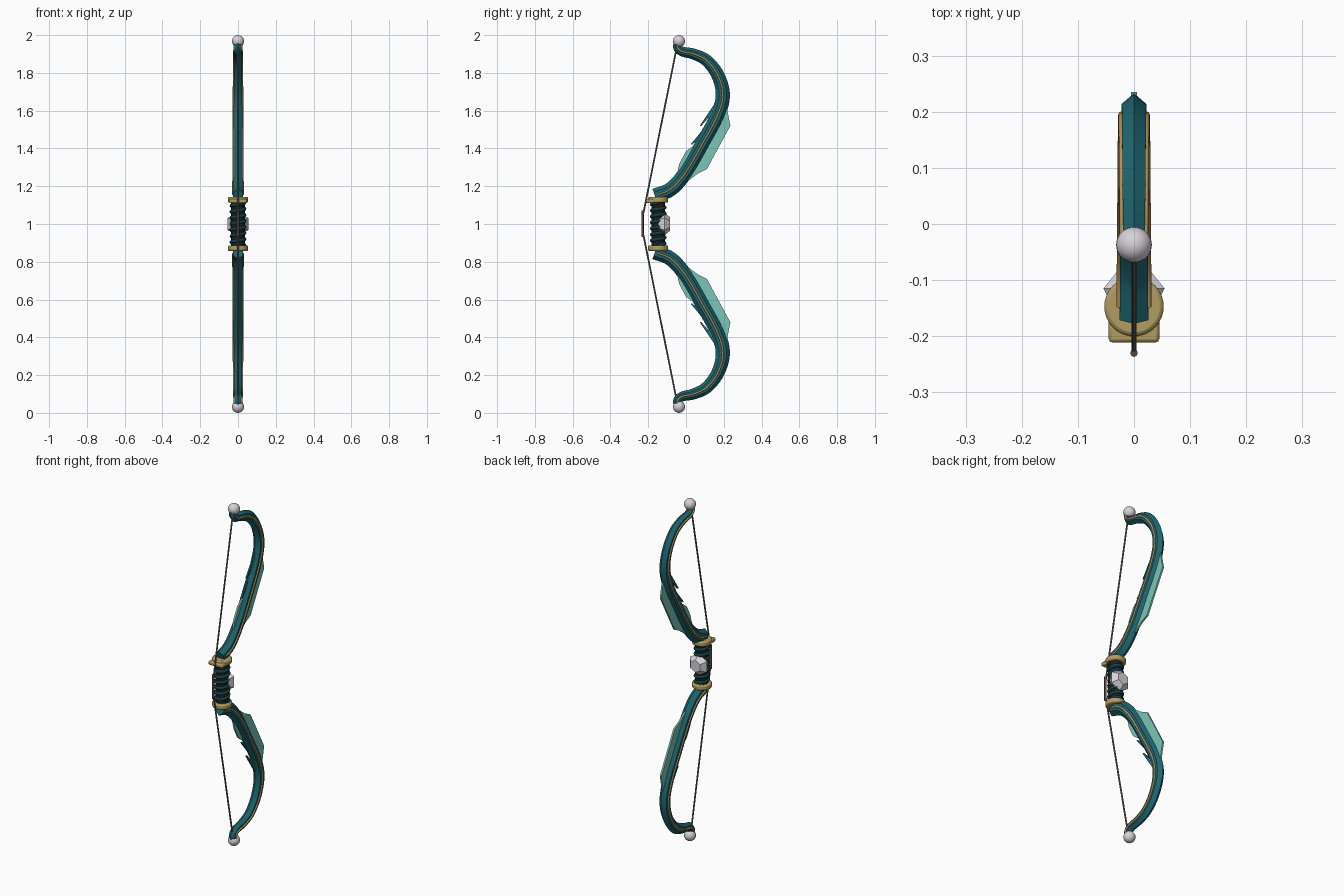
import bpy, bmesh, math
from mathutils import Vector

cube = bpy.data.objects.get("Cube")
if cube:
    bpy.data.objects.remove(cube, do_unlink=True)


def material(name, color):
    m = bpy.data.materials.new(name)
    m.use_nodes = True
    m.diffuse_color = (*color, 1)
    m.node_tree.nodes["Principled BSDF"].inputs["Base Color"].default_value = (*color, 1)
    return m


TEAL = material("deep teal", (0.014, 0.135, 0.165))
MINT = material("pale mint", (0.20, 0.56, 0.48))
GOLD = material("antique gold", (0.45, 0.34, 0.12))
BRONZE = material("bronze inlay", (0.46, 0.29, 0.10))
PEARL = material("pearl", (0.68, 0.64, 0.70))
WRAP = material("dark teal wrap", (0.007, 0.05, 0.055))
CORE = material("dark leather", (0.012, 0.015, 0.016))
CORD = material("grey cord", (0.16, 0.145, 0.135))
SERVING = material("brown serving", (0.11, 0.065, 0.045))


def smooth(ob, angle=30):
    bpy.ops.object.select_all(action="DESELECT")
    ob.select_set(True)
    bpy.context.view_layer.objects.active = ob
    bpy.ops.object.shade_smooth_by_angle(angle=math.radians(angle))


def named(name, mat):
    ob = bpy.context.object
    ob.name = name
    ob.data.materials.append(mat)
    return ob


def bevel(ob, width, segments=2):
    b = ob.modifiers.new("soft edge", "BEVEL")
    b.width, b.segments = width, segments
    return ob


def loft(name, sections, mat):
    # skin a closed solid through matching cross-sections
    bm = bmesh.new()
    rings = [[bm.verts.new(co) for co in sec] for sec in sections]
    n = len(rings[0])
    for a, b in zip(rings, rings[1:]):
        for k in range(n):
            j = (k + 1) % n
            bm.faces.new((a[k], a[j], b[j], b[k]))
    bm.faces.new(rings[0])
    bm.faces.new(rings[-1])
    bmesh.ops.recalc_face_normals(bm, faces=bm.faces)
    me = bpy.data.meshes.new(name)
    bm.to_mesh(me)
    bm.free()
    me.materials.append(mat)
    ob = bpy.data.objects.new(name, me)
    bpy.context.collection.objects.link(ob)
    return ob


def plate(name, outline, half, mat, s):
    # thin upright plate in the bow plane, s flips it to the lower limb
    loft(name, [[(x, y, 1 + s * (z - 1)) for y, z in outline] for x in (-half, half)], mat)


def tube(name, points, radius, mat, sides=2):
    cu = bpy.data.curves.new(name, "CURVE")
    cu.dimensions = "3D"
    cu.bevel_depth, cu.bevel_resolution, cu.use_fill_caps = radius, sides, True
    sp = cu.splines.new("POLY")
    sp.points.add(len(points) - 1)
    for p, co in zip(sp.points, points):
        p.co = (*co, 1)
    cu.materials.append(mat)
    ob = bpy.data.objects.new(name, cu)
    bpy.context.collection.objects.link(ob)


def spline(pts, steps=5):
    # Catmull-Rom sampling
    p = [Vector(q) for q in pts]
    p = [2 * p[0] - p[1]] + p + [2 * p[-1] - p[-2]]
    out = []
    for i in range(1, len(p) - 2):
        a, b, c, d = p[i - 1:i + 3]
        for k in range(steps):
            t = k / steps
            out.append(0.5 * (2 * b + (c - a) * t + (2 * a - 5 * b + 4 * c - d) * t * t
                              + (3 * b - a - 3 * c + d) * t ** 3))
    return out + [p[-2]]


# limb centre line as (y, z)
PATH = spline([(-0.165, 1.15), (-0.08, 1.185), (0.0, 1.275), (0.09, 1.43), (0.165, 1.57),
               (0.195, 1.68), (0.17, 1.785), (0.11, 1.865), (0.04, 1.9), (-0.02, 1.913),
               (-0.045, 1.935), (-0.043, 1.97)])
LAST = len(PATH) - 1
# ridged section as (across, depth)
SECTION = [(0, 1), (1, 0.5), (1, -0.5), (0, -1), (-1, -0.5), (-1, 0.5)]


def half_width(i):
    return 0.0255 - 0.0075 * i / LAST


def limb(name, s):
    sections = []
    for i, c in enumerate(PATH):
        tan = (PATH[min(i + 1, LAST)] - PATH[max(i - 1, 0)]).normalized()
        nor = Vector((tan.y, -tan.x))
        depth = 0.038 - 0.018 * max(0, i / LAST - 0.45) / 0.55
        spots = [(u * half_width(i), c + nor * v * depth) for u, v in SECTION]
        sections.append([(x, q.x, 1 + s * (q.y - 1)) for x, q in spots])
    smooth(loft(name, sections, TEAL))


GRIP_Y = -0.147
for side, s in (("upper", 1), ("lower", -1)):
    limb(side + "_limb", s)

    # metal inlay along both flanks
    for hand, d in (("left", 1), ("right", -1)):
        pts = [(d * (half_width(i) + 0.0005), c.x, 1 + s * (c.y - 1))
               for i, c in enumerate(PATH)][1:-2]
        tube(f"{side}_{hand}_inlay", pts, 0.0055, BRONZE)

    # mint fins and slim barbs
    plate(side + "_outer_fin", [(0.17, 1.68), (0.215, 1.62), (0.235, 1.52), (0.11, 1.29),
                                (0.06, 1.265), (-0.04, 1.19), (0.0, 1.27)], 0.005, MINT, s)
    plate(side + "_inner_fin", [(-0.07, 1.2), (-0.052, 1.25), (-0.035, 1.32), (0.0, 1.385),
                                (0.06, 1.43), (0.0, 1.27)], 0.005, MINT, s)
    plate(side + "_long_barb", [(0.15, 1.635), (0.073, 1.52), (0.082, 1.52),
                                (0.16, 1.61)], 0.004, TEAL, s)
    plate(side + "_short_barb", [(0.11, 1.525), (0.025, 1.422), (0.035, 1.422),
                                 (0.12, 1.5)], 0.004, TEAL, s)

    # tip bead
    bpy.ops.mesh.primitive_uv_sphere_add(segments=20, ring_count=12, radius=0.032,
                                         location=(0, -0.037, 1 + s * 0.968))
    smooth(named(side + "_tip_bead", PEARL), 60)

    # grip collar
    bpy.ops.mesh.primitive_cylinder_add(vertices=32, radius=0.053, depth=0.03,
                                        location=(0, GRIP_Y, 1 + s * 0.128))
    smooth(bevel(named(side + "_collar", GOLD), 0.007), 40)

# grip core and spiral wrap
bpy.ops.mesh.primitive_cylinder_add(vertices=20, radius=0.036, depth=0.25,
                                    location=(0, GRIP_Y, 1))
smooth(named("grip_core", CORE))
TURNS, PER = 7, 20
helix = []
for i in range(TURNS * PER + 1):
    a = i / PER * math.tau
    helix.append((0.035 * math.cos(a), GRIP_Y + 0.035 * math.sin(a),
                  0.888 + 0.224 * i / (TURNS * PER)))
tube("grip_wrap", helix, 0.0095, WRAP)

# six-sided cut gem on the back of the grip
loft("grip_gem", [[(r * math.sin(k * math.tau / 6), y, 1 + r * math.cos(k * math.tau / 6))
                   for k in range(6)]
                  for y, r in ((-0.145, 0.045), (-0.115, 0.063), (-0.086, 0.036))], PEARL)

# arrow rest
bpy.ops.mesh.primitive_cube_add(size=1, location=(0, -0.188, 1.122))
rest = named("arrow_rest", GOLD)
rest.dimensions = (0.09, 0.046, 0.022)
bpy.ops.object.transform_apply(location=False, rotation=False, scale=True)
smooth(bevel(rest, 0.006), 40)

# string and its serving
tube("bowstring", [(0, -0.05, 1.93), (0, -0.229, 1.04), (0, -0.229, 0.96), (0, -0.05, 0.07)],
     0.0045, CORD)
tube("string_serving", [(0, -0.23, 0.932), (0, -0.23, 1.072)], 0.0068, SERVING)
